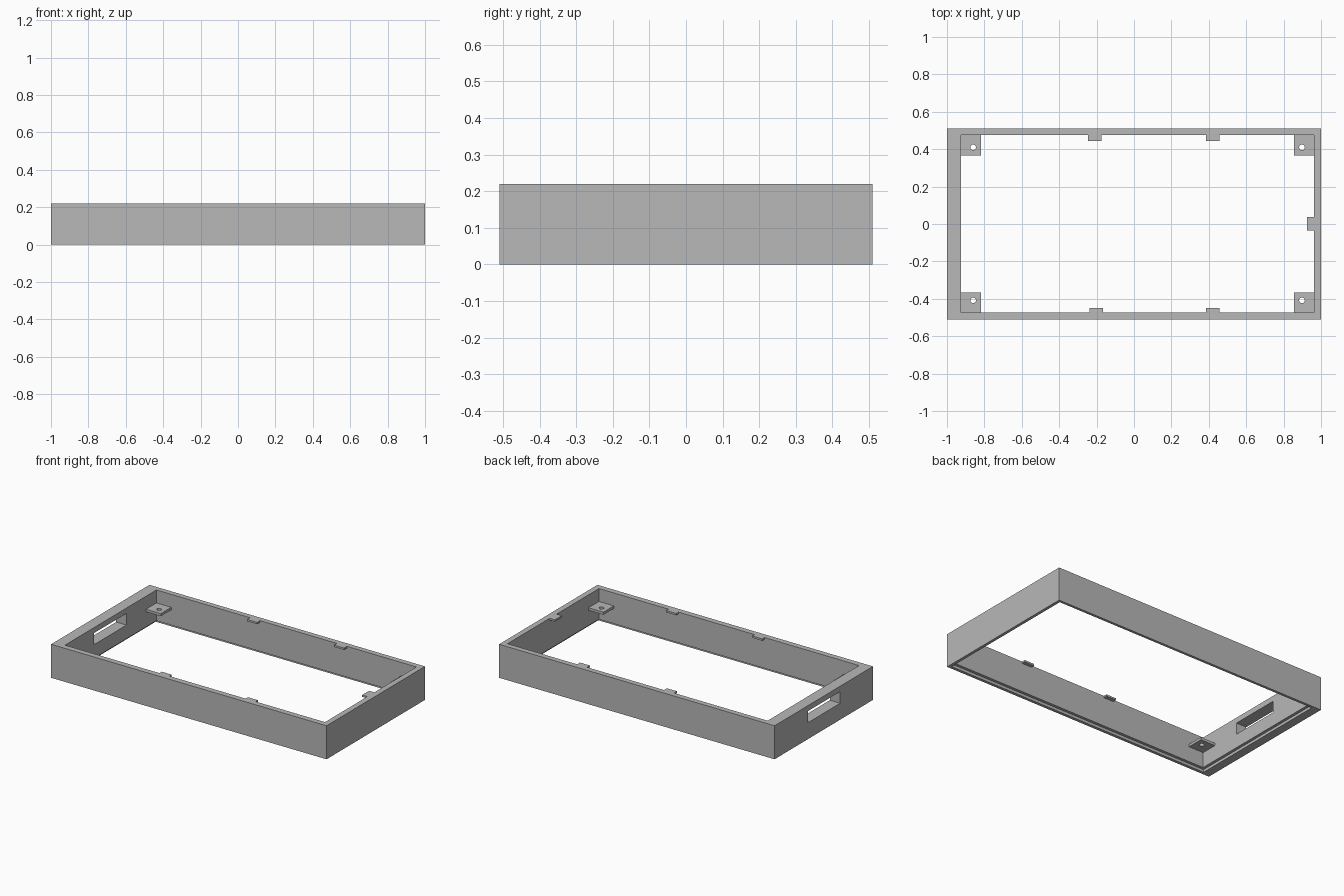
import bpy, bmesh
from mathutils import Matrix, Vector

if "Cube" in bpy.data.objects:
    bpy.data.objects.remove(bpy.data.objects["Cube"], do_unlink=True)

grey = bpy.data.materials.new("plain grey")
grey.use_nodes = True
colour = (0.48, 0.48, 0.48, 1)
grey.diffuse_color = colour
grey.node_tree.nodes["Principled BSDF"].inputs["Base Color"].default_value = colour

HEIGHT = 0.22
OUTER = (-1.0, 1.0, -0.51, 0.51)        # x min, x max, y min, y max
INNER = (-0.925, 0.963, -0.473, 0.475)
LIP = 0.018                             # rebate under the inner edge


def finish(name, bm):
    bmesh.ops.recalc_face_normals(bm, faces=bm.faces)
    mesh = bpy.data.meshes.new(name)
    bm.to_mesh(mesh)
    bm.free()
    mesh.materials.append(grey)
    obj = bpy.data.objects.new(name, mesh)
    bpy.context.collection.objects.link(obj)
    return obj


def box(name, x0, x1, y0, y1, z0, z1):
    bm = bmesh.new()
    centre = Vector((x0 + x1, y0 + y1, z0 + z1)) / 2
    size = Matrix.Diagonal((x1 - x0, y1 - y0, z1 - z0, 1))
    bmesh.ops.create_cube(bm, size=1, matrix=Matrix.Translation(centre) @ size)
    return finish(name, bm)


def cut(obj, cutter):
    """Subtract the cutter, apply the result and discard the cutter."""
    cutter.hide_render = True
    mod = obj.modifiers.new("cut", "BOOLEAN")
    mod.operation, mod.solver, mod.object = "DIFFERENCE", "EXACT", cutter
    bpy.context.view_layer.objects.active = obj
    bpy.ops.object.modifier_apply(modifier=mod.name)
    bpy.data.objects.remove(cutter, do_unlink=True)


# Frame: rectangular rings joined into a closed stepped section
x0, x1, y0, y1 = INNER
rebate = (x0 - LIP, x1 + LIP, y0 - LIP, y1 + LIP)
section = [(OUTER, 0), (OUTER, HEIGHT), (INNER, HEIGHT),
           (INNER, LIP), (rebate, LIP), (rebate, 0)]
bm = bmesh.new()
rings = [[bm.verts.new((x, y, z)) for x, y in
          ((r[0], r[2]), (r[1], r[2]), (r[1], r[3]), (r[0], r[3]))]
         for r, z in section]
for i, ring in enumerate(rings):
    after = rings[(i + 1) % len(rings)]
    for j in range(4):
        k = (j + 1) % 4
        bm.faces.new((ring[j], ring[k], after[k], after[j]))
frame = finish("frame", bm)

# Slot through the thick end wall
cut(frame, box("slot_cutter", -1.1, -0.85, -0.17, 0.165, 0.108, 0.184))

# Corner mounting tabs with screw holes
TAB, TAB_Z, TAB_TOP = 0.108, 0.118, 0.135
for side, x, sx in (("right", x0, 1), ("left", x1, -1)):
    for end, y, sy in (("front", y0, 1), ("back", y1, -1)):
        xs = sorted((x, x + sx * TAB))
        ys = sorted((y, y + sy * TAB))
        tab = box(f"{end}_{side}_tab", *xs, *ys, TAB_Z, TAB_TOP)
        bm = bmesh.new()
        bmesh.ops.create_cone(
            bm, cap_ends=True, segments=24, radius1=0.015, radius2=0.015, depth=0.1,
            matrix=Matrix.Translation((x + sx * 0.065, y + sy * 0.065, TAB_Z)))
        cut(tab, finish("hole_cutter", bm))

# Small retaining clips flush with the top edge
CLIP, WIDTH, CLIP_Z = 0.03, 0.072, HEIGHT - 0.012
for name, x in (("right", -0.245), ("left", 0.386)):
    box(f"back_{name}_clip", x, x + WIDTH, y1 - CLIP, y1, CLIP_Z, HEIGHT)
    shift = 0.006 if name == "right" else 0
    box(f"front_{name}_clip", x + shift, x + shift + WIDTH, y0, y0 + 0.024, CLIP_Z, HEIGHT)
box("end_clip", x1 - 0.038, x1, -0.034, 0.038, CLIP_Z, HEIGHT)
